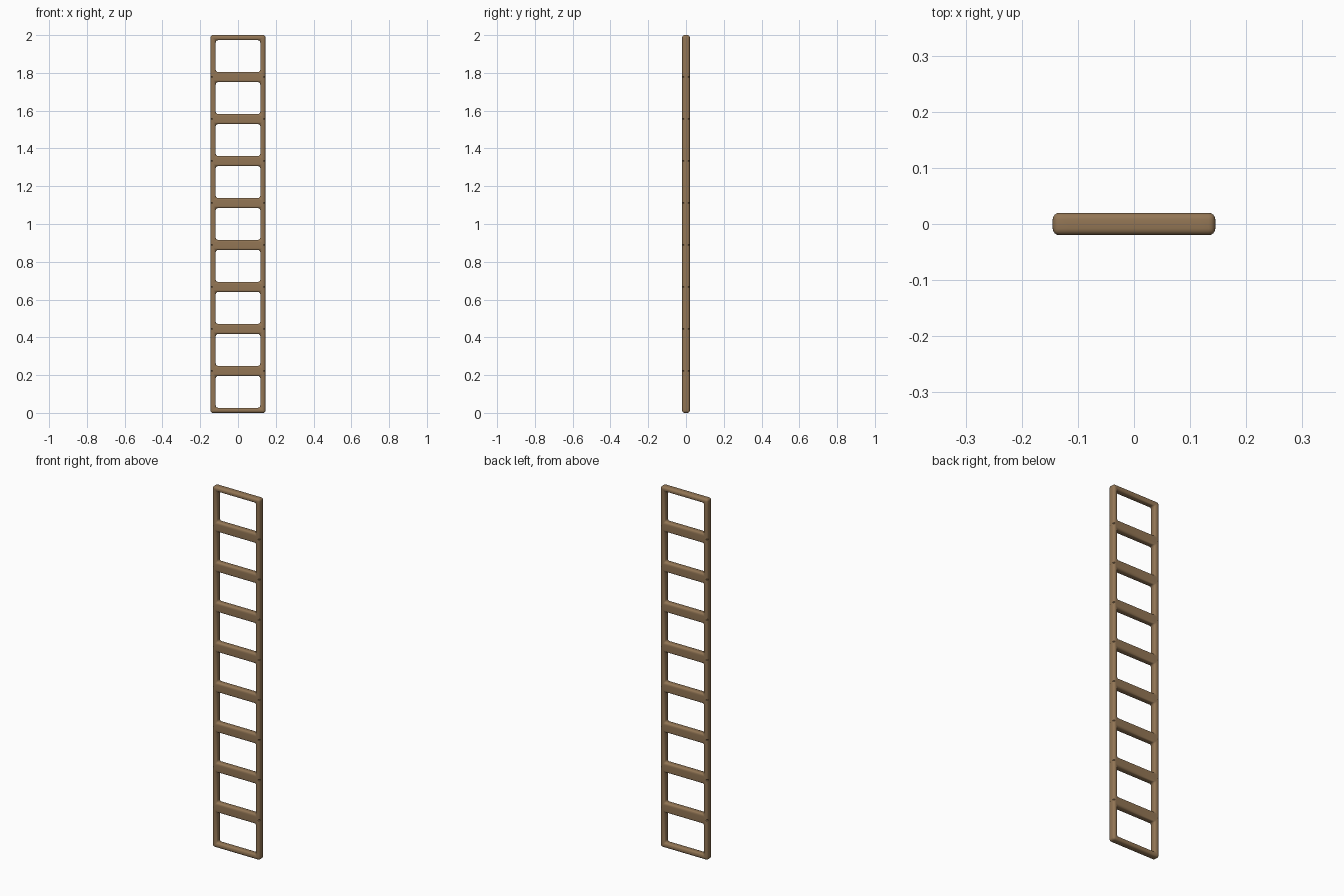
import bpy, bmesh
from mathutils import Matrix, Vector
from math import radians

cube = bpy.data.objects.get("Cube")
if cube:
    bpy.data.objects.remove(cube)

HALF_WIDTH, HALF_DEPTH, HEIGHT = 0.145, 0.02, 2.0
BORDER, CELLS, ROUND = 0.027, 9, 0.012
PITCH = HEIGHT / CELLS

wood = bpy.data.materials.new("brown wood")
wood.use_nodes = True
colour = (0.29, 0.18, 0.09, 1)
wood.diffuse_color = colour
wood.node_tree.nodes["Principled BSDF"].inputs["Base Color"].default_value = colour


def make_object(name, bm):
    mesh = bpy.data.meshes.new(name)
    bm.to_mesh(mesh)
    bm.free()
    mesh.materials.append(wood)
    obj = bpy.data.objects.new(name, mesh)
    bpy.context.collection.objects.link(obj)
    return obj


# Ladder: a grid of bars with open cells, extruded to depth and rounded
xs = [-HALF_WIDTH, -HALF_WIDTH + BORDER, HALF_WIDTH - BORDER, HALF_WIDTH]
zs = [0.0]
for i in range(CELLS):
    zs += [i * PITCH + BORDER, (i + 1) * PITCH - BORDER]
zs.append(HEIGHT)

bm = bmesh.new()
grid = [[bm.verts.new((x, -HALF_DEPTH, z)) for x in xs] for z in zs]
for r in range(len(zs) - 1):
    for c in range(3):
        if c == 1 and r % 2 == 1:
            continue
        bm.faces.new((grid[r][c], grid[r][c + 1], grid[r + 1][c + 1], grid[r + 1][c]))
front = bm.faces[:]
back = bmesh.ops.extrude_face_region(bm, geom=front, use_keep_orig=True)["geom"]
bmesh.ops.translate(bm, vec=(0, 2 * HALF_DEPTH, 0),
                    verts=[g for g in back if isinstance(g, bmesh.types.BMVert)])
bmesh.ops.recalc_face_normals(bm, faces=bm.faces[:])
bmesh.ops.dissolve_limit(bm, angle_limit=radians(1), verts=bm.verts[:],
                         edges=[e for e in bm.edges
                                if abs(e.verts[0].co.x) > HALF_WIDTH - 0.001
                                and abs(e.verts[1].co.x) > HALF_WIDTH - 0.001])
sharp = [e for e in bm.edges if e.calc_face_angle(0) > 1]
bmesh.ops.bevel(bm, geom=sharp, offset=ROUND, segments=4, profile=0.5,
                affect='EDGES', clamp_overlap=True)
ladder = make_object("ladder", bm)

# Small nicks in the rail corners beside the middle of each rung
bm = bmesh.new()
for i in range(1, CELLS):
    for sx in (-1, 1):
        for sy in (-1, 1):
            at = Vector((sx * HALF_WIDTH, sy * HALF_DEPTH, i * PITCH))
            turn = Matrix.Rotation(radians(45 * sx * sy), 4, 'Z')
            tilt = Matrix.Rotation(radians(45), 4, 'Y')
            bmesh.ops.create_cube(bm, size=0.012,
                                  matrix=Matrix.Translation(at) @ turn @ tilt)
nicks = make_object("nick_cutter", bm)
nicks.hide_render = True
nicks.hide_set(True)
cut = ladder.modifiers.new("nicks", 'BOOLEAN')
cut.operation = 'DIFFERENCE'
cut.object = nicks

bpy.context.view_layer.objects.active = ladder
ladder.select_set(True)
bpy.ops.object.modifier_apply(modifier=cut.name)
bpy.data.objects.remove(nicks)
bpy.ops.object.shade_smooth_by_angle(angle=radians(40))
